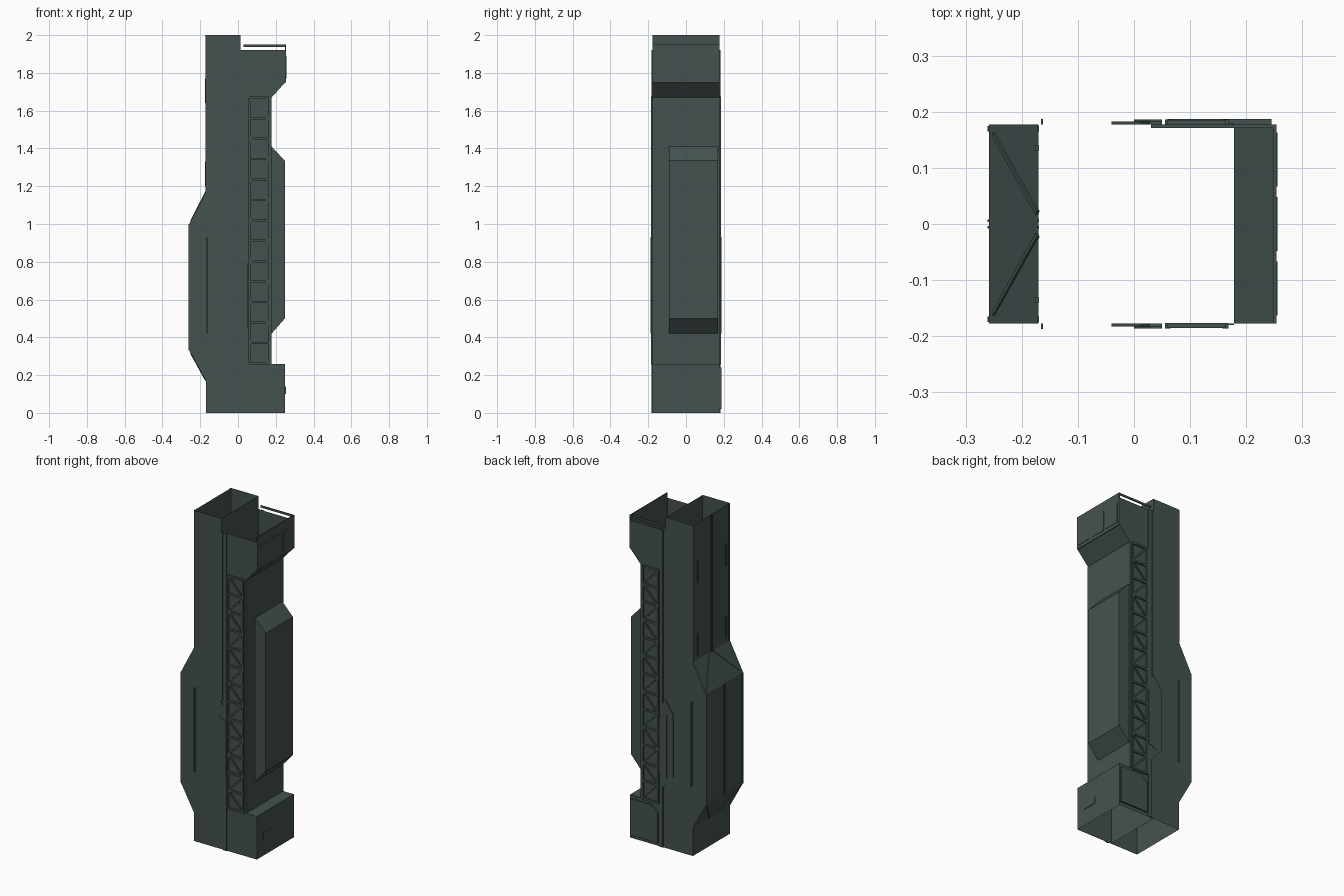
import bpy, bmesh
from mathutils import Vector

if "Cube" in bpy.data.objects:
    bpy.data.objects.remove(bpy.data.objects["Cube"])

mat = bpy.data.materials.new("dark_slate_green")
mat.diffuse_color = (0.058, 0.085, 0.081, 1)
mat.use_nodes = True
mat.node_tree.nodes["Principled BSDF"].inputs["Base Color"].default_value = mat.diffuse_color


def finish(name, bm):
    bmesh.ops.recalc_face_normals(bm, faces=bm.faces)
    me = bpy.data.meshes.new(name)
    bm.to_mesh(me)
    bm.free()
    ob = bpy.data.objects.new(name, me)
    me.materials.append(mat)
    bpy.context.collection.objects.link(ob)
    return ob


def prism(bm, pts, y0, y1, skip=()):
    """Extrude an x-z profile along y, leaving out the edges listed in skip."""
    a = [bm.verts.new((x, y0, z)) for x, z in pts]
    b = [bm.verts.new((x, y1, z)) for x, z in pts]
    bm.faces.new(a)
    bm.faces.new(b[::-1])
    n = len(pts)
    for i in range(n):
        if i not in skip:
            j = (i + 1) % n
            bm.faces.new((a[i], b[i], b[j], a[j]))


def box(bm, x0, x1, y0, y1, z0, z1):
    prism(bm, [(x0, z0), (x1, z0), (x1, z1), (x0, z1)], y0, y1)


def strut(bm, p, q, w, d, normal):
    """Flat bar from p to q, width w, thickness d along normal."""
    p, q, n = Vector(p), Vector(q), Vector(normal).normalized()
    side = (q - p).cross(n).normalized() * w / 2
    n = n * d / 2
    ends = [[bm.verts.new(c + i * side + k * n)
             for i, k in ((-1, -1), (1, -1), (1, 1), (-1, 1))] for c in (p, q)]
    a, b = ends
    bm.faces.new(a)
    bm.faces.new(b[::-1])
    for i in range(4):
        j = (i + 1) % 4
        bm.faces.new((a[i], b[i], b[j], a[j]))


Y = 0.177

# Tall main shaft with the left bulge, open at top and bottom
bm = bmesh.new()
prism(bm, [(-.17, 0), (.012, 0), (.012, 2), (-.17, 2), (-.17, 1.17),
           (-.258, 1.0), (-.258, .33), (-.17, .17)], -Y, Y, skip=(0, 2))
finish("main_shaft", bm)

# Right column with base block and overhanging head, open at both ends
bm = bmesh.new()
prism(bm, [(.012, 0), (.25, 0), (.25, .26), (.178, .26), (.178, 1.67),
           (.25, 1.75), (.25, 1.92), (.012, 1.92)], -Y, Y, skip=(0, 6, 7))
finish("right_column", bm)

# Right bulge
bm = bmesh.new()
prism(bm, [(.178, .42), (.248, .5), (.248, 1.335), (.178, 1.41)], -.09, .17)
finish("right_bulge", bm)

# Lip and rail around the head
bm = bmesh.new()
box(bm, .248, .254, -Y, Y, 1.75, 1.95)
box(bm, .03, .25, Y - .006, Y, 1.938, 1.95)
finish("head_rail", bm)

# Head panels on the right side
bm = bmesh.new()
for y in (-.115, 0, .115):
    box(bm, .252, .256, y - .048, y + .048, 1.77, 1.89)
finish("head_panels", bm)

for s, side in ((-1, "front"), (1, "back")):
    # Vertical ribs beside the lattice
    bm = bmesh.new()
    box(bm, .028, .05, s * Y, s * (Y + .006), 0, 1.92)
    box(bm, .012, .022, s * Y, s * (Y + .003), .9, 1.92)
    box(bm, .168, .178, s * Y, s * (Y + .003), .26, 1.67)
    finish(side + "_ribs", bm)

    # Six-sided handle plate
    bm = bmesh.new()
    prism(bm, [(.03, .36), (.03, .87), (.012, .9), (-.04, .82), (-.04, .44)],
          s * Y, s * (Y + .006))
    prism(bm, [(.05, .45), (.05, .79), (.03, .79), (0, .81), (0, .43), (.03, .45)],
          s * Y, s * (Y + .009))
    finish(side + "_handle_plate", bm)

    # Lattice: rails, rungs and diagonals
    bm = bmesh.new()
    y, n, z0, z1 = s * (Y + .004), 13, .262, 1.668
    step = (z1 - z0) / n
    for x in (.06, .163):
        strut(bm, (x, y, z0), (x, y, z1), .01, .01, (0, 1, 0))
    for i in range(n + 1):
        z = z0 + i * step
        strut(bm, (.06, y, z), (.163, y, z), .012, .009, (0, 1, 0))
        if i < n:
            xa, xb = (.06, .163) if i % 2 else (.163, .06)
            strut(bm, (xa, y, z), (xb, y, z + step), .009, .007, (0, 1, 0))
    finish(side + "_lattice", bm)

    # Diagonal ridges on the slopes of the left bulge
    bm = bmesh.new()
    strut(bm, (-.25, s * .16, 1.016), (-.172, s * .02, 1.168), .008, .006, (-.17, 0, .09))
    strut(bm, (-.25, s * .16, .315), (-.172, s * .02, .173), .008, .006, (-.16, 0, -.09))
    finish(side + "_bulge_ridge", bm)

    # Edge strips and centre seam strips on the left side
    bm = bmesh.new()
    for a, b in ((.004, .008), (.165, .175)):
        box(bm, -.173, -.169, s * a, s * b, 1.17, 2)
        box(bm, -.261, -.257, s * a, s * b, .33, 1.0)
    for z in (1.2, 1.64):
        box(bm, -.176, -.169, s * .13, s * .14, z, z + .13)
    box(bm, -.166, -.162, s * Y, s * (Y + .01), .42, .93)
    finish(side + "_left_strips", bm)

# Raised access panel on the back of the base
bm = bmesh.new()
prism(bm, [(.06, .02), (.245, .02), (.245, .24), (.1, .24), (.06, .2)], Y, Y + .01)
finish("base_access_panel", bm)

# Small plate on the right side of the base
bm = bmesh.new()
box(bm, .25, .254, -.12, -.03, .1, .14)
finish("base_side_plate", bm)
